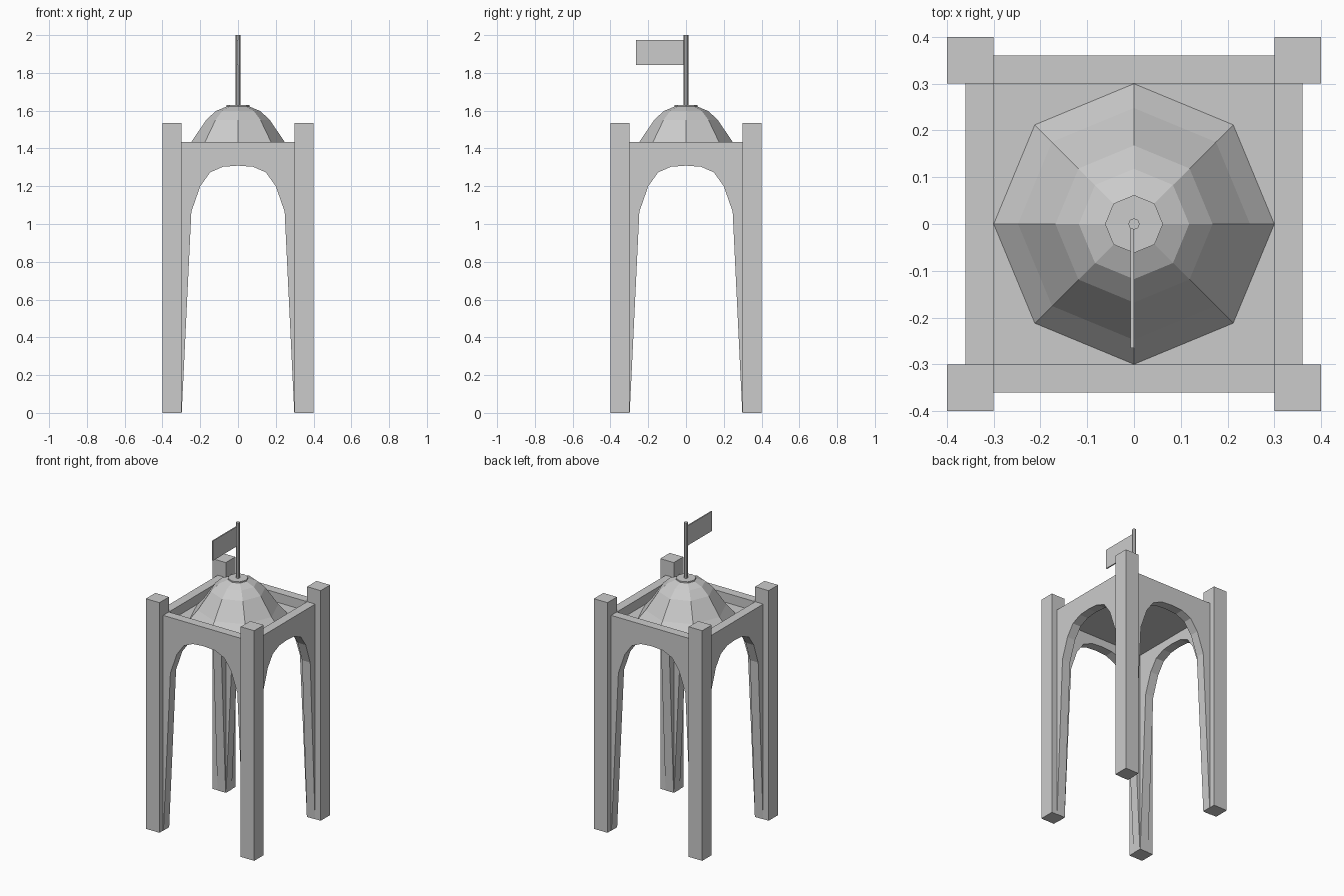
import bpy
import bmesh
from math import cos, sin, pi
from mathutils import Matrix

if "Cube" in bpy.data.objects:
    bpy.data.objects.remove(bpy.data.objects["Cube"])


def finish(name, bm):
    bmesh.ops.recalc_face_normals(bm, faces=bm.faces[:])
    me = bpy.data.meshes.new(name)
    bm.to_mesh(me)
    bm.free()
    ob = bpy.data.objects.new(name, me)
    bpy.context.collection.objects.link(ob)
    return ob


def box(name, lo, hi):
    bm = bmesh.new()
    size = [h - l for l, h in zip(lo, hi)]
    mid = [(h + l) / 2 for l, h in zip(lo, hi)]
    bmesh.ops.create_cube(bm, size=1, matrix=Matrix.Translation(mid) @ Matrix.Diagonal((*size, 1)))
    return finish(name, bm)


def lathe(name, profile, sides):
    # stacked rings of (radius, z), closed with flat end caps
    bm = bmesh.new()
    rings = [[bm.verts.new((r * cos(2 * pi * i / sides), r * sin(2 * pi * i / sides), z))
              for i in range(sides)] for r, z in profile]
    for a, b in zip(rings, rings[1:]):
        for i in range(sides):
            j = (i + 1) % sides
            bm.faces.new((a[i], a[j], b[j], b[i]))
    bm.faces.new(rings[0][::-1])
    bm.faces.new(rings[-1])
    return finish(name, bm)


# Half of the arch opening, foot to crown
ARCH = [(0.298, 0), (0.247, 1.065), (0.2, 1.2), (0.148, 1.273), (0.08, 1.303), (0, 1.309)]
TOP = 1.435


def arch_panel(name, angle):
    # strips between the opening and the outer edge, extruded through the wall
    bm = bmesh.new()
    inner = ARCH + [(-x, z) for x, z in ARCH[-2::-1]]
    outline = inner + [(-0.3, 0), (-0.3, TOP), (0.3, TOP), (0.3, 0)]
    face = bm.faces.new([bm.verts.new((x, -0.36, z)) for x, z in outline])
    ext = bmesh.ops.extrude_face_region(bm, geom=[face], use_keep_orig=True)
    moved = [v for v in ext["geom"] if isinstance(v, bmesh.types.BMVert)]
    bmesh.ops.translate(bm, verts=moved, vec=(0, 0.06, 0))
    bmesh.ops.rotate(bm, verts=bm.verts[:], cent=(0, 0, 0), matrix=Matrix.Rotation(angle, 3, 'Z'))
    return finish(name, bm)


# Corner pillars
for sx, xn in ((-1, "left"), (1, "right")):
    for sy, yn in ((-1, "front"), (1, "back")):
        x, y = sorted((0.3 * sx, 0.4 * sx)), sorted((0.3 * sy, 0.4 * sy))
        box(f"{yn}_{xn}_pillar", (x[0], y[0], 0), (x[1], y[1], 1.535))

# Arched walls on all four sides
for i, side in enumerate(("front", "right", "back", "left")):
    arch_panel(f"{side}_arch", i * pi / 2)

# Recessed roof slab and eight-sided dome with cap
box("roof_slab", (-0.3, -0.3, 1.36), (0.3, 0.3, 1.372))
lathe("dome", [(0.3, 1.372), (0.248, 1.433), (0.168, 1.551), (0.118, 1.598), (0.06, 1.622)], 8)
lathe("dome_cap", [(0.062, 1.62), (0.062, 1.63)], 8)

# Flagpole and flag
lathe("flagpole", [(0.012, 1.625), (0.012, 2.0)], 8)
box("flag", (-0.008, -0.265, 1.843), (0.0, -0.005, 1.974))
